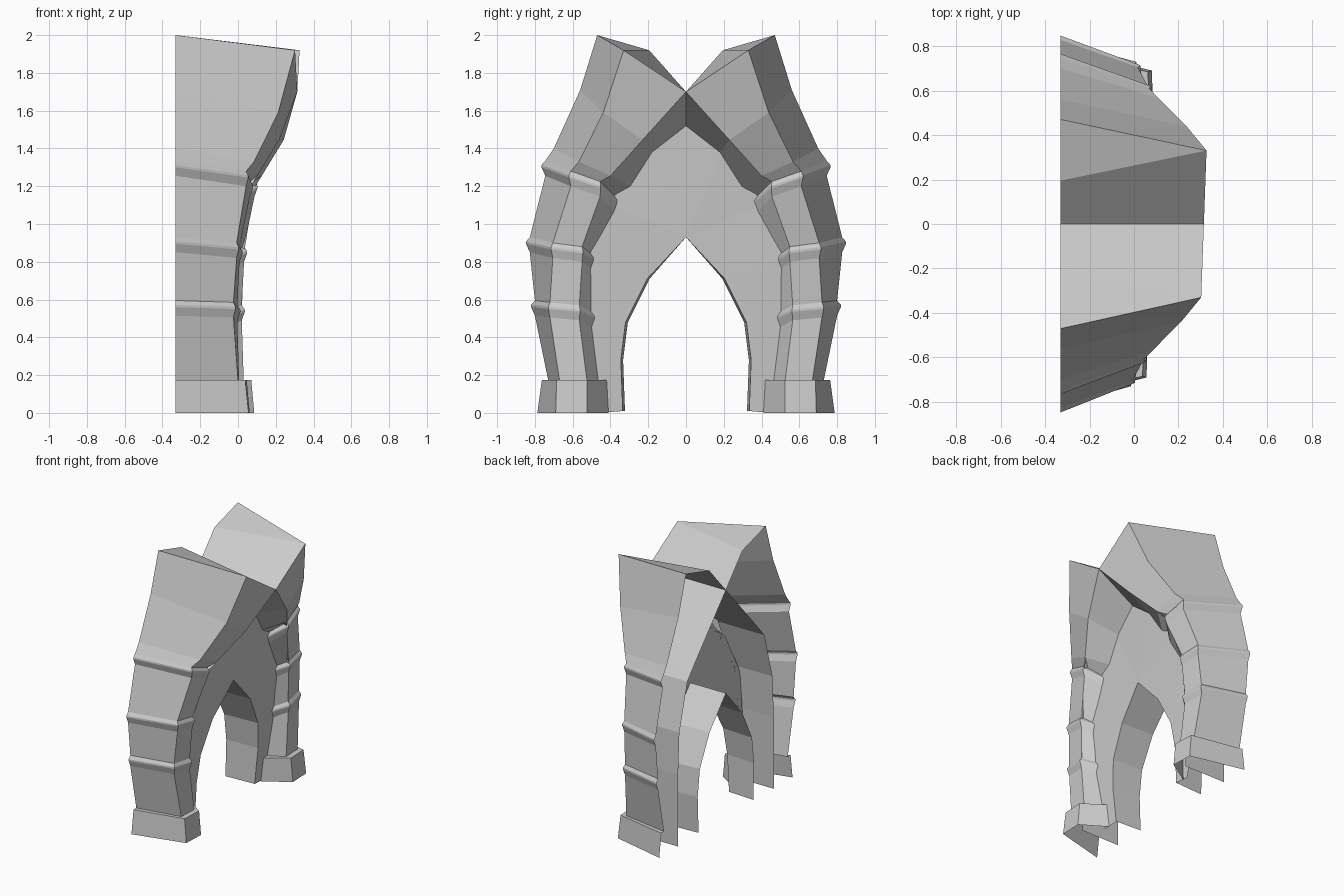
import bpy
import bmesh

cube = bpy.data.objects.get("Cube")
if cube:
    bpy.data.objects.remove(cube, do_unlink=True)

stone = bpy.data.materials.new("grey_stone")
stone.use_nodes = True
colour = (0.6, 0.6, 0.6, 1)
stone.diffuse_color = colour
stone.node_tree.nodes["Principled BSDF"].inputs["Base Color"].default_value = colour

BACK = -0.33      # cut plane at the back of the half arch
LEAN = 0.012      # slight sideways difference between the two legs


def wall_x(z):
    """Depth of the slightly leaning web wall at a height."""
    return -0.11 + 0.08 * z


def section(a, b, c, d, bx, cx):
    """Four corners of the pier: outer back, outer front, inner front, inner back."""
    return [(BACK, *a), (bx, *b), (cx, *c), (wall_x(d[1]), *d)]


def swell(row, dz, out):
    """Copy of a section moved along the pier and pushed outward."""
    push = [(0, 1.1), (0.6, 0.5), (0.9, -0.2), (0, -0.9)]
    return [(x + px * out, y + py * out, z + dz)
            for (x, y, z), (px, py) in zip(row, push)]


def build(name, rows, side):
    """Make one flat-shaded sheet from rows of points, on the chosen side."""
    bm = bmesh.new()
    for low, high in zip(rows, rows[1:]):
        for i in range(len(low) - 1):
            corners = []
            for p in (low[i], low[i + 1], high[i + 1], high[i]):
                if p not in corners:
                    corners.append(p)
            if len(corners) < 3:
                continue
            verts = []
            for x, y, z in corners:
                lean = LEAN * side if x > BACK and y > 0 else 0
                verts.append(bm.verts.new((x + lean, y * side, z)))
            bm.faces.new(verts if side > 0 else verts[::-1])
    bmesh.ops.remove_doubles(bm, verts=bm.verts, dist=0.0005)
    mesh = bpy.data.meshes.new(name)
    bm.to_mesh(mesh)
    bm.free()
    mesh.materials.append(stone)
    obj = bpy.data.objects.new(name, mesh)
    bpy.context.collection.objects.link(obj)


# Main pier sections, from the plinth up to the crown
foot = section((0.73, 0.175), (0.67, 0.175), (0.525, 0.175), (0.465, 0.175), 0.012, 0.018)
joints = [
    section((0.8, 0.56), (0.72, 0.55), (0.565, 0.535), (0.5, 0.5), -0.012, 0.008),
    section((0.827, 0.895), (0.705, 0.865), (0.55, 0.845), (0.505, 0.81), 0.005, 0.02),
    section((0.745, 1.3), (0.61, 1.245), (0.455, 1.19), (0.38, 1.115), 0.055, 0.075),
]
springing = section((0.7, 1.4), (0.567, 1.33), (0.4, 1.255), (0.295, 1.2), 0.097, 0.114)
haunch = section((0.56, 1.71), (0.438, 1.59), (0.23, 1.445), (0.18, 1.38), 0.225, 0.23)
crown = section((0.47, 2.0), (0.33, 1.92), (0, 1.7), (0, 1.52), 0.314, 0.314)

# Every joint carries a raised band
shaft = [foot]
for joint in joints:
    shaft += [swell(joint, -0.045, 0), swell(joint, 0, 0.018),
              swell(joint, 0.012, 0.018), swell(joint, 0.035, 0)]
shaft += [springing, haunch, crown]

# Plinth with its ledge
base = section((0.787, 0), (0.69, 0), (0.525, 0), (0.41, 0), 0.068, 0.074)
cap = section((0.763, 0.175), (0.685, 0.175), (0.525, 0.175), (0.42, 0.175), 0.05, 0.058)

# Roof: triangle at the top and a slope down into the valley
ridge = (BACK, 0.195, 1.92)
valley = (BACK, 0, 1.7)
roof = [[crown[0], crown[1]], [ridge, crown[1]], [valley, crown[2]]]

# Vault lining, running from the inner front edge of the pier to the back
lining_front = [(0, 0.565, 0)] + [row[2] for row in joints + [springing, haunch, crown]]
lining = [[p, (BACK, p[1], p[2])] for p in lining_front]

# Pointed opening, and the web wall reaching behind the pier
opening = [(0.335, 0.01), (0.345, 0.28), (0.32, 0.48), (0.205, 0.71), (0, 0.93)]
rim = [(wall_x(z), y, z) for y, z in opening]
back_rim = [(BACK, max(y - 0.012, 0), z) for y, z in opening]
inner_edge = [r[3] for r in [base, foot] + joints + [springing, haunch, crown]]
web = [[(x, y * 1.1, z), rim[min(i, 4)]] for i, (x, y, z) in enumerate(inner_edge)]

for side, label in ((-1, "front"), (1, "rear")):
    build(label + "_pier", shaft, side)
    build(label + "_plinth", [base, cap, foot], side)
    build(label + "_roof", roof, side)
    build(label + "_vault_lining", lining, side)
    build(label + "_web_wall", web, side)
    build(label + "_arch_soffit", list(zip(rim, back_rim)), side)
